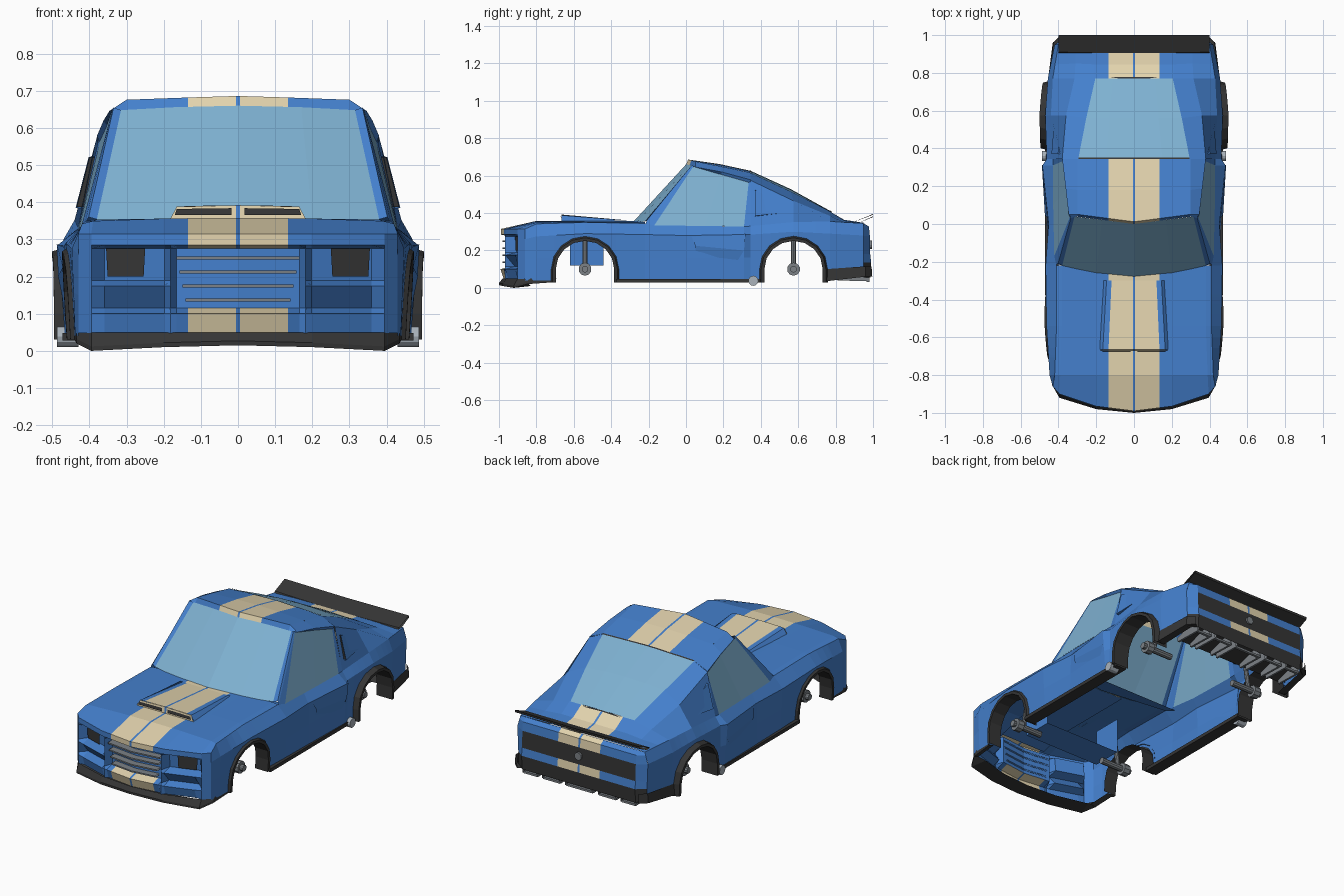
import bpy, bmesh, math
from mathutils import Matrix, Vector

COLS = {"body_blue": (.058, .215, .61), "stripe_tan": (.76, .65, .42), "trim_black": (.036, .036, .036),
        "window_glass": (.21, .44, .64), "metal_grey": (.20, .22, .24), "cap_silver": (.40, .45, .50)}
MATS = []
for n, c in COLS.items():
    m = bpy.data.materials.new(n)
    m.diffuse_color = (*c, 1)
    MATS.append(m)
BLUE, TAN, BLACK, GLASS, GREY, SILVER = range(6)
G = .006  # half gap between the twin stripes


def lerp(x, xs, ys):
    for i in range(len(xs) - 1):
        if x <= xs[i + 1]:
            t = max(0, (x - xs[i]) / (xs[i + 1] - xs[i]))
            return ys[i] + t * (ys[i + 1] - ys[i])
    return ys[-1]


def finish(name, bm, rule, mirror=True):
    bmesh.ops.remove_doubles(bm, verts=bm.verts, dist=.0002)
    bmesh.ops.recalc_face_normals(bm, faces=bm.faces)
    score = 0
    for f in bm.faces:
        c = f.calc_center_median()
        score += f.normal.dot(c - Vector((0, c.y * .7, .15))) * f.calc_area()
        f.material_index = rule(c) if callable(rule) else rule
    if score < 0 and any(e.is_boundary for e in bm.edges):
        bmesh.ops.reverse_faces(bm, faces=bm.faces)
    me = bpy.data.meshes.new(name)
    bm.to_mesh(me)
    bm.free()
    for m in MATS:
        me.materials.append(m)
    ob = bpy.data.objects.new(name, me)
    bpy.context.collection.objects.link(ob)
    if mirror:
        ob.modifiers.new("mirror", 'MIRROR').merge_threshold = .0005
    return ob


def grid(name, rows, rule=BLUE, mirror=True):
    bm = bmesh.new()
    vs = [[bm.verts.new(p) for p in r] for r in rows]
    for a, b in zip(vs, vs[1:]):
        for i in range(len(a) - 1):
            bm.faces.new((a[i], a[i + 1], b[i + 1], b[i]))
    return finish(name, bm, rule, mirror)


def box(name, x, y, z, rule, mirror=True):
    bm = bmesh.new()
    bmesh.ops.create_cube(bm, size=1, matrix=Matrix.Translation([(a + b) / 2 for a, b in (x, y, z)])
                          @ Matrix.Diagonal([b - a for a, b in (x, y, z)] + [1]))
    return finish(name, bm, rule, mirror)


def rod(name, a, b, r, rule, mirror=True, sides=10):
    a, b = Vector(a), Vector(b)
    bm = bmesh.new()
    rot = (b - a).to_track_quat('Z', 'Y').to_matrix().to_4x4()
    bmesh.ops.create_cone(bm, cap_ends=True, segments=sides, radius1=r, radius2=r, depth=(b - a).length,
                          matrix=Matrix.Translation((a + b) / 2) @ rot)
    return finish(name, bm, rule, mirror)


def stripe(c):
    return TAN if G < abs(c.x) < .135 else BLUE


# Side stations: y, shoulder x/z, crease x/z, sill x
ST = [(-.86, .43, .315, .43, .26, .43), (-.80, .42, .342, .447, .275, .438), (-.54, .41, .35, .463, .29, .442),
      (-.22, .41, .345, .468, .285, .455), (0, .425, .332, .452, .28, .46), (.31, .43, .328, .485, .285, .465),
      (.345, .43, .33, .462, .285, .465), (.575, .44, .352, .47, .30, .46), (.77, .43, .355, .456, .29, .446),
      (.95, .40, .345, .42, .28, .41)]
SY = [s[0] for s in ST]


def st(y, k):
    return lerp(y, SY, [s[k] for s in ST])


def side_x(y, z):
    return lerp(z, [.03, st(y, 4), st(y, 2)], [st(y, 5), st(y, 3), st(y, 1)])


# Side panels with open wheel arches
R, WZ, SILL = .165, .1, .04
WHEELS = {"front": -.54, "rear": .575}


def arch(yc, r):
    return [(yc - r * math.cos(math.pi * i / 8), WZ + .97 * r * math.sin(math.pi * i / 8)) for i in range(9)]


cols = [(y, SILL if y < .9 else .09) for y in SY if y not in WHEELS.values()]
for yc in WHEELS.values():
    cols += [(yc - R - .001, SILL), (yc + R + .001, SILL)] + arch(yc, R)
cols.sort()
grid("side_panel", [[(side_x(y, z), y, z) for z in (b, (b + st(y, 4)) / 2, st(y, 4), st(y, 2))] for y, b in cols])

# Wheel arch flares, hubs and struts
for n, yc in WHEELS.items():
    out = .012 if n == "front" else .032
    rows = []
    for dr, dx in ((.018, -.003), (.008, out), (-.009, out), (-.009, -.07)):
        p = arch(yc, R + dr)
        p = [(p[0][0], .03)] + p + [(p[-1][0], .03)]
        rows.append([(side_x(y, z) + dx, y, z) for y, z in p])
    grid(n + "_arch_flare", rows, BLACK)
    rod(n + "_hub", (.36, yc, WZ), (.40, yc, WZ), .035, GREY)
    rod(n + "_axle", (.22, yc, WZ), (.42, yc, WZ), .018, GREY)
    rod(n + "_strut", (.34, yc, WZ), (.31, yc, .29), .013, GREY)

# Hood
NX, NY = [0, .2, .395, .43], [-.99, -.965, -.90, -.86]


def nose(x):
    return lerp(x, NX, NY)


rows = [[(x, nose(x), .315) for x in (0, G, .135, .20, .395)] + [(.43, -.86, .315)]]
for y in (-.80, -.54, None):
    yy = -.22 if y is None else y
    e, ze = st(yy, 1), st(yy, 2)
    rows.append([(x, y if y else min(-.275 + .15 * x, -.22), z) for x, z in
                 ((0, .358), (G, .358), (.135, .357), (.20, .356), (e - .03, (ze + .357) / 2), (e, ze))])
grid("hood", rows, stripe)
grid("hood_liner", [[(0, y, z), (.15, y, z)] for y, z in ((-.95, .31), (-.80, .351), (-.28, .351))])

# Nose with grille and headlight recesses, and bumper
FC = [(0, 1), (G, 1), (.135, 1), (.165, 1), (.182, 0), (.198, 1), (.36, 1), (.395, 0), (.43, 0)]
FR = [(.315, 0, 0), (.285, 0, 0), (.275, .05, .05), (.19, .05, .06), (.175, .05, 0), (.115, .05, .05),
      (.10, -.002, -.002), (.048, .015, .015)]
grid("nose_and_bumper", [[(x, nose(x) + (o if x > .19 else i) * d, z) for x, d in FC] for z, i, o in FR],
     lambda c: stripe(c) if c.z > .28 or c.z < .113 else BLUE)
for i, z in enumerate((.25, .212, .175, .137)):
    w = .135 + .035 * (z - .11) / .16
    grid(f"grille_slat_{i}", [[(x, nose(x) + d, z + h) for x in (0, w)]
                              for d, h in ((.052, .004), (.010, .004), (.010, -.004), (.052, -.004))], GREY)
grid("headlight", [[(x, nose(x) + .036, z) for x in (.25 + s, .355 - s)] for z, s in ((.275, 0), (.20, .004))], BLACK)

# Front splitter
SP = [(0, -1, .015), (.2, -.98, .01), (.395, -.92, 0), (.435, -.85, .02), (.44, -.71, .03)]
grid("front_splitter", [[(x, y + .02, .05) for x, y, z in SP], [(x, y, z + .012) for x, y, z in SP],
                        [(x, y, z) for x, y, z in SP], [(x * .93, y + .09 * (x < .43), z + .01) for x, y, z in SP]], BLACK)

# Hood scoop with twin intakes
SX = (0, G, .135, .165, .182)
grid("hood_scoop", [[(x, -.665, z) for x, z in zip(SX, (.392, .392, .39, .388, .355))],
                    [(x * .88, -.30, .36) for x in SX]], stripe)
grid("scoop_front", [[(G, -.665, .392), (.165, -.665, .388)], [(G, -.67, .356), (.182, -.67, .356)]], TAN)
grid("scoop_middle", [[(0, -.665, .392), (G, -.665, .392)], [(0, -.67, .356), (G, -.67, .356)]])
grid("scoop_intake", [[(.018, -.672, .384), (.165, -.672, .382)], [(.018, -.675, .366), (.17, -.675, .366)]], BLACK)

# Windshield, pillars and roof
grid("windshield", [[(0, -.285, .35), (.2, -.262, .352), (.38, -.22, .354)],
                    [(0, 0, .660), (.17, .022, .656), (.315, .04, .648)]], GLASS)
grid("front_pillar", [[(.38, -.22, .354), (.315, .04, .648)], [(.402, -.21, .36), (.335, .03, .655)],
                      [(.412, -.215, .345), (.338, .045, .65)], [(.422, -.17, .334), (.338, .045, .65)]])
RX = (0, G, .135, .30)
grid("roof", [[(x, y + x * .13, z) for x, z in zip(RX, (zc, zc, zc - .004, zc - d))]
              for y, zc, d in ((0, .658, .012), (.012, .686, .01))] +
     [[(x, y, zc - .12 * x * x) for x in RX] for y, zc in ((.18, .662), (.345, .626))], stripe)
grid("roof_rail", [[(.30, .039, .646), (.30, .051, .676), (.30, .18, .651), (.295, .345, .615)],
                   [(.335, .03, .65), (.346, .05, .646), (.362, .19, .62), (.380, .345, .578)],
                   [(.335, .045, .645), (.338, .05, .645), (.352, .19, .605), (.372, .345, .56)]])
grid("side_window", [[(.422, -.17, .334), (.338, .04, .65)], [(.428, .10, .331), (.352, .19, .608)],
                     [(.43, .31, .328), (.372, .338, .563)]], GLASS)
grid("door_post", [[(.43, .31, .328), (.372, .335, .563)], [(.43, .347, .33), (.374, .347, .575)]])

# Rear window, sail panels and tail deck
grid("rear_window", [[(0, .345, .626), (.15, .345, .623), (.295, .345, .615)],
                     [(0, .56, .528), (.13, .56, .525), (.253, .56, .515)],
                     [(0, .77, .412), (.11, .77, .411), (.205, .77, .408)]], GLASS)
grid("sail_panel", [[(.295, .345, .615), (.380, .345, .575), (.43, .345, .33)],
                    [(.253, .56, .515), (.36, .575, .465), (.44, .575, .352)],
                    [(.205, .77, .408), (.315, .77, .385), (.43, .77, .355)],
                    [(.21, .845, .364), (.31, .85, .358), (.418, .845, .35)],
                    [(.21, .95, .348), (.31, .95, .347), (.40, .95, .345)]])
grid("tail_deck", [[(x, y, z) for x in (0, G, .135, .21)] for y, z in ((.77, .41), (.845, .364), (.95, .348))], stripe)
for n, y, z, w in (("top", .343, .628, .295), ("bottom", .77, .413, .205)):
    grid("rear_window_seal_" + n, [[(0, y, z), (w, y, z - .008)], [(0, y + .008, z - .003), (w, y + .008, z - .011)]], BLACK)

# Quarter scoops behind the doors
grid("quarter_scoop", [[(.365, .515, .455), (.375, .37, .525)], [(.39, .515, .455), (.402, .37, .522)],
                       [(.425, .515, .40), (.437, .37, .385)], [(.39, .515, .40), (.40, .37, .38)]])
grid("quarter_scoop_mouth", [[(.375, .372, .52), (.40, .372, .52)], [(.405, .372, .387), (.434, .372, .387)]], BLACK)
grid("door_blade", [[(.462, .05, .20), (.468, .26, .12)], [(.472, .05, .225), (.484, .31, .20)],
                    [(.457, .03, .275), (.488, .318, .287)]])

# Rear panel
RR = [(.345, .95), (.328, .978), (.278, .983), (.18, .985), (.135, .99), (.055, .985)]


def rear_rule(c):
    if c.z < .13 or (.2 < c.z < .275 and c.x < .36):
        return BLACK
    return stripe(c)


grid("rear_panel", [[(x, y, z) for x in (0, G, .135, .365)] + [(side_x(.95, z), .95, z)] for z, y in RR], rear_rule)
rod("fuel_cap", (0, .975, .23), (0, .995, .23), .022, GREY, False, 12)

# Spoiler
prof = [(.905, .350), (.91, .358), (1, .395), (.998, .382), (.93, .35), (.905, .35)]
grid("spoiler", [[(0, y - .008 * (y < .95), z - .004) for y, z in prof], [(.385, y, z) for y, z in prof],
                 [(.40, y, z) for y, z in prof]], BLACK)

# Skirts, diffuser channels and side exhausts
box("sill_skirt", (.40, .472), (-.375, .41), (.028, .048), BLACK)
grid("rear_skirt", [[(.452, .745, .10), (.425, .96, .115), (.39, .992, .115)],
                    [(.458, .745, .035), (.43, .96, .06), (.39, .996, .06)],
                    [(.41, .745, .035), (.39, .95, .06), (.37, .98, .06)]], BLACK)
grid("diffuser_tray", [[(0, .80, .06), (.36, .80, .06)], [(0, .98, .115), (.36, .98, .115)]], BLACK)
for i, x in enumerate((.085, .125, .235, .27, .36)):
    grid(f"diffuser_fin_{i}", [[(x + s, .81, za), (x + s, .98, zb)] for s, za, zb in
                               ((-.006, .065, .115), (-.006, .04, .035), (.006, .04, .035), (.006, .065, .115))], GREY)
for i, (a, b) in enumerate(((0, .085), (.125, .235), (.27, .36))):
    box(f"diffuser_bar_{i}", (a, b), (.965, .98), (.032, .044), GREY)
rod("side_exhaust", (.43, .36, .038), (.487, .36, .038), .027, SILVER, True, 12)

# Engine tub and dashboard inside the open underside
grid("engine_tub", [[(.25, -.62, .33), (.25, -.62, .12), (0, -.62, .12)],
                    [(.25, -.44, .33), (.25, -.44, .12), (0, -.44, .12)]])
grid("dashboard", [[(0, -.275, .345), (.40, -.215, .34)], [(0, -.15, .32), (.42, -.15, .32)]])
